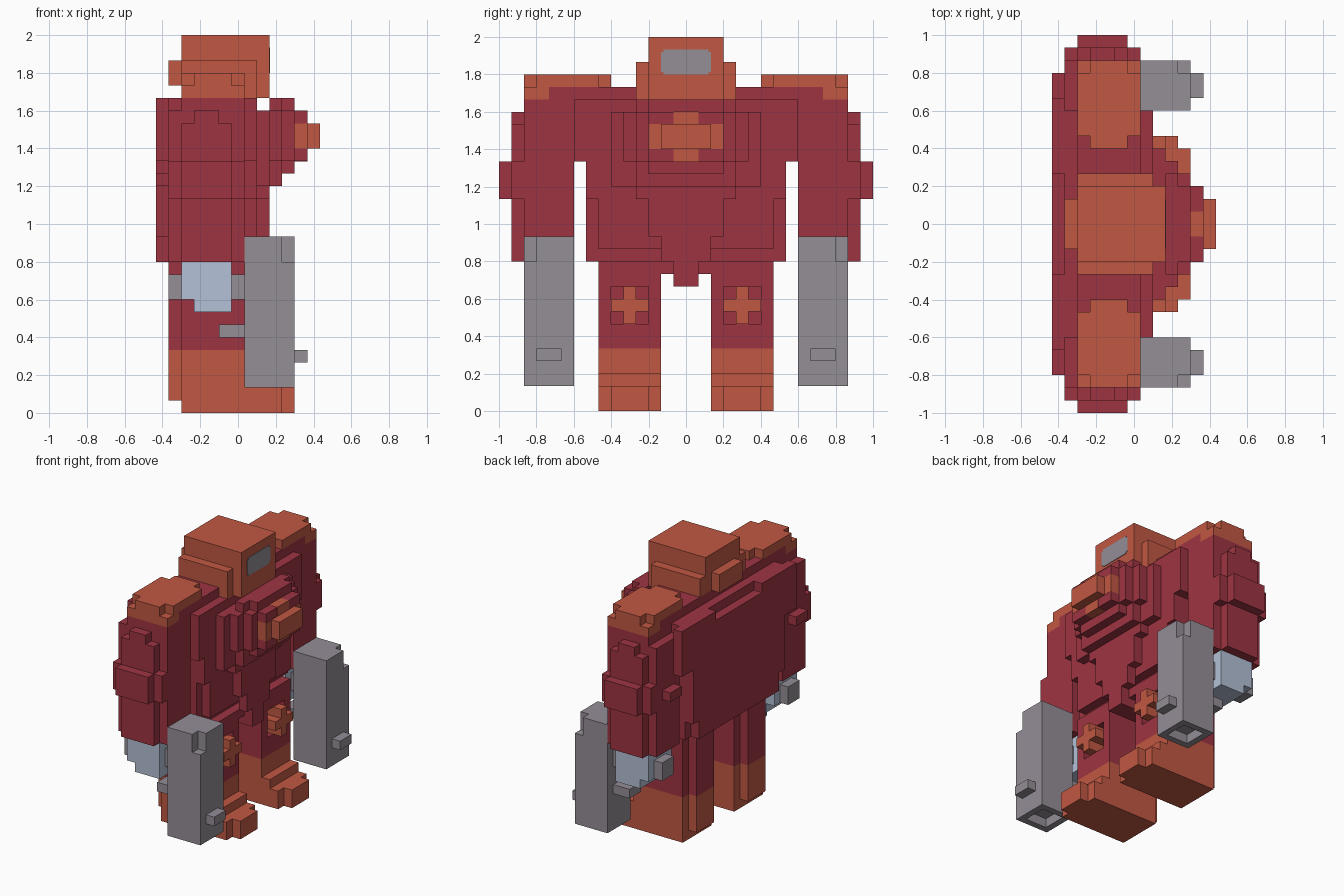
import bpy, bmesh
from mathutils import Vector, Matrix

cube = bpy.data.objects.get("Cube")
if cube:
    bpy.data.objects.remove(cube, do_unlink=True)

V = 1 / 15          # one block
X0 = 6.5            # block offset that centres x


def material(name, rgb):
    lin = [((c / 255 + 0.055) / 1.055) ** 2.4 for c in rgb] + [1.0]
    m = bpy.data.materials.new(name)
    m.use_nodes = True
    m.diffuse_color = lin
    m.node_tree.nodes["Principled BSDF"].inputs["Base Color"].default_value = lin
    return m


RED = material("deep_red", (158, 52, 66))
ORANGE = material("rust_orange", (193, 88, 66))
GREY = material("warm_grey", (148, 142, 150))
BLUE = material("pale_blue", (180, 193, 215))


def part(name, mat, boxes, side=1, hole=False):
    """Join boxes given in block units (x0, x1, y0, y1, z0, z1); side -1 mirrors y."""
    bm = bmesh.new()
    for x0, x1, y0, y1, z0, z1 in boxes:
        centre = Vector(((x0 + x1) / 2 - X0, side * (y0 + y1) / 2, (z0 + z1) / 2)) * V
        size = Vector((x1 - x0, y1 - y0, z1 - z0)) * V
        bmesh.ops.create_cube(bm, size=1, matrix=Matrix.Translation(centre) @ Matrix.Diagonal(size).to_4x4())
    if hole:
        # straight-sided recess in the lowest face
        low = min(bm.faces, key=lambda f: f.calc_center_median().z)
        bmesh.ops.inset_region(bm, faces=[low], thickness=V)
        bmesh.ops.inset_region(bm, faces=[low], thickness=0.0002)
        bmesh.ops.translate(bm, verts=low.verts, vec=(0, 0, V))
    me = bpy.data.meshes.new(name)
    bm.to_mesh(me)
    bm.free()
    me.materials.append(mat)
    ob = bpy.data.objects.new(name, me)
    bpy.context.collection.objects.link(ob)
    return ob


# Head with cheek guards, rear vent and visor
part("head", ORANGE, [(2, 9, -3, 3, 25, 30), (2, 8, -4, 4, 25, 28), (1, 2, -2, 2, 26, 28)])
part("visor", GREY, [(9, 9.06, -2, 2, 27.2, 28.8), (9, 9.06, -1.8, 1.8, 27, 29)])

# Torso core, collar and hip piece
part("torso", RED, [
    (1, 7, -8, 8, 12, 25), (1, 7, -9, 9, 20, 25),
    (2, 7, -11, 11, 25, 26),
    (7, 8, -9, 9, 20, 25), (7, 8, -8, 8, 17, 20), (7, 8, -7, 7, 13, 17),
    (3, 8, -2, 2, 11, 12), (4, 8, -1, 1, 10, 11)])

# Tapering belly plate
part("belly_plate", RED, [
    (8, 9, -6, 6, 18, 24), (8, 9, -4, 4, 17, 18), (8, 9, -3, 3, 14, 17),
    (8, 9, -2, 2, 12, 14), (8, 9, -1, 1, 10, 12)])

# Stepped chest
part("chest", RED, [
    (9, 10, -5, 5, 20, 24), (9, 10, -4, 4, 18, 25),
    (10, 11, -4, 4, 20, 24), (10, 11, -3, 3, 19, 25),
    (11, 12, -3, 3, 20, 21), (11, 12, -3, 3, 23, 24)])
part("chest_emblem", ORANGE, [
    (11, 12.02, -3, 3, 21, 23), (11, 12.02, -1, 1, 19.98, 24.02), (12, 13, -2, 2, 21, 23)])

# Back plate
part("back_plate", RED, [
    (0, 1, -8, 8, 14, 24), (0, 1, -7, 7, 12, 14), (0, 1, -10, 10, 20, 24),
    (0, 1, -10, -4, 24, 25), (0, 1, 4, 10, 24, 25)])

for s, tag in ((-1, "front"), (1, "back")):
    # Shoulder pad
    part(tag + "_shoulder_pad", ORANGE, [
        (2, 7, 7, 12, 26, 27), (3, 6, 6, 13, 26, 27), (2, 7, 11, 13, 25, 26)], s)

    # Arm with outer plate, elbow band and rear lug
    part(tag + "_arm", RED, [
        (1, 7, 9, 13, 12, 24), (2, 7, 9, 13, 24, 25),
        (2, 6, 13, 14, 12, 23), (3, 5, 13, 14, 23, 24),
        (1, 7, 13, 14, 17, 20), (2, 6, 14, 15, 17, 20),
        (0, 1, 10, 12, 18, 19)], s)

    # Hand, wrist studs and weapon
    part(tag + "_hand", BLUE, [(2, 6, 9, 13, 9, 12), (3, 6, 9, 13, 8, 9)], s)
    part(tag + "_wrist_studs", GREY, [
        (1, 2, 10, 12, 9, 11), (6, 7, 10, 12, 9, 11), (5, 7, 10, 12, 6, 7)], s)
    part(tag + "_weapon", GREY, [
        (7, 11, 9, 13, 2, 12), (7, 10, 9, 13, 12, 14), (10, 11, 9, 12, 12, 14),
        (11, 12, 10, 12, 4, 5)], s, hole=True)

    # Leg with a sunken square around the knee emblem, and boot
    part(tag + "_leg", RED, [
        (2, 7, 2, 7, 5, 12), (1, 2, 3, 6, 5, 12),
        (7, 8, 2, 7, 5, 7), (7, 8, 2, 7, 10, 12), (7, 8, 2, 3, 7, 10), (7, 8, 6, 7, 7, 10)], s)
    part(tag + "_knee_emblem", ORANGE, [(7, 9, 3, 6, 8, 9), (7, 9, 4, 5, 7, 10)], s)
    part(tag + "_boot", ORANGE, [
        (2, 8, 2, 7, 0, 5), (1, 2, 3, 6, 1, 5), (8, 9, 2, 7, 2, 3),
        (8, 10, 2, 7, 0, 2), (10, 11, 3, 6, 0, 2)], s)
